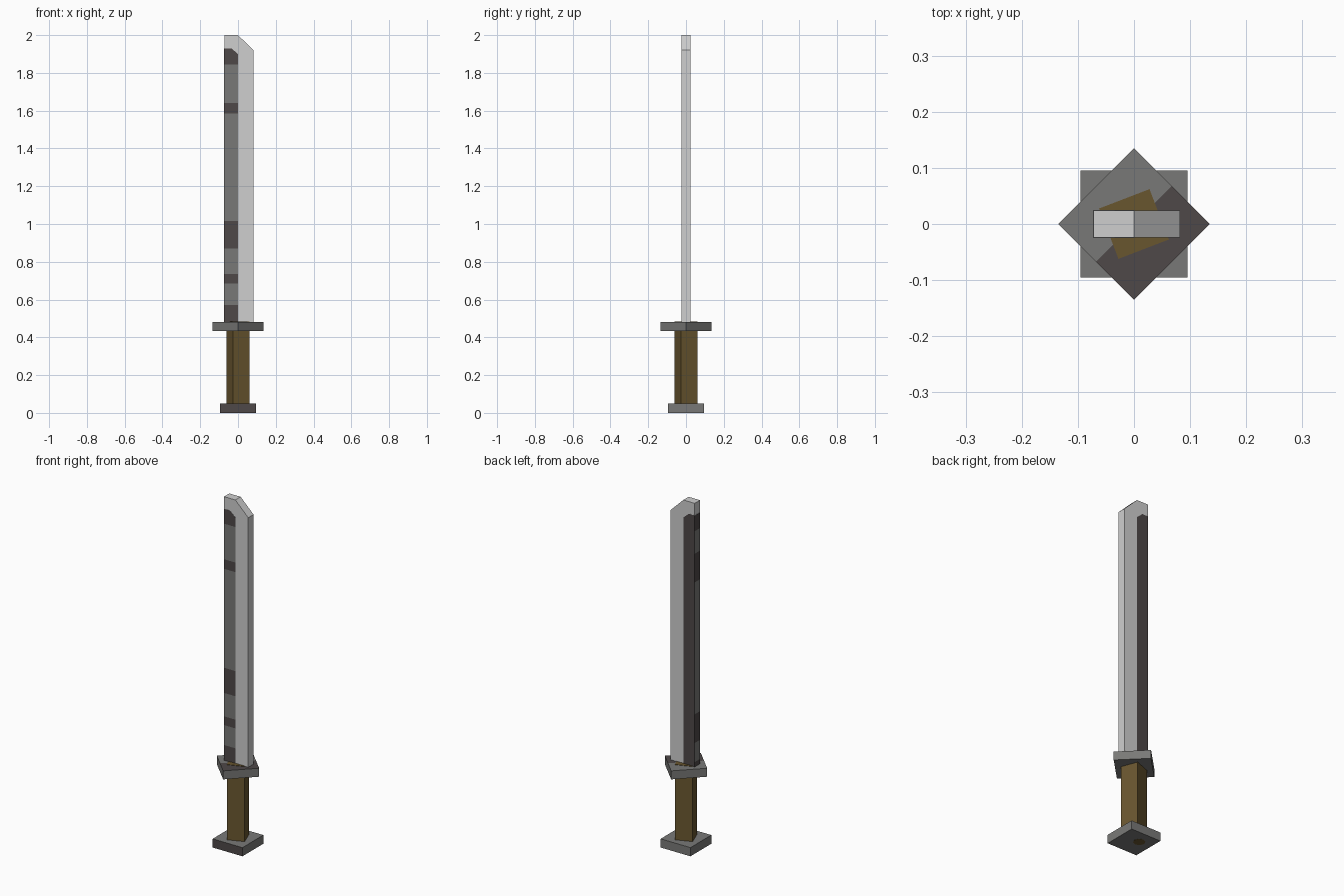
import bpy, bmesh
from math import radians, sqrt
from mathutils import Vector, Matrix

cube = bpy.data.objects.get("Cube")
if cube:
    bpy.data.objects.remove(cube, do_unlink=True)


def material(name, hex_code):
    srgb = [int(hex_code[i:i + 2], 16) / 255 for i in (0, 2, 4)]
    color = [((c + 0.055) / 1.055) ** 2.4 for c in srgb] + [1]
    mat = bpy.data.materials.new(name)
    mat.use_nodes = True
    mat.diffuse_color = color
    mat.node_tree.nodes["Principled BSDF"].inputs["Base Color"].default_value = color
    return mat


steel = material("light steel", "cfcfcf")
iron = material("grey iron", "797977")
dark = material("dark iron", "4e4848")
wood = material("brown wood", "69562f")


def finish(name, bm, mats, rule=None):
    bmesh.ops.recalc_face_normals(bm, faces=bm.faces)
    bm.normal_update()
    if rule:
        for f in bm.faces:
            f.material_index = rule(f.normal, f.calc_center_median())
    mesh = bpy.data.meshes.new(name)
    bm.to_mesh(mesh)
    bm.free()
    for m in mats:
        mesh.materials.append(m)
    obj = bpy.data.objects.new(name, mesh)
    bpy.context.collection.objects.link(obj)
    return obj


def box(half, low, high, angle=0):
    """Square block with the given half side, turned about z."""
    bm = bmesh.new()
    place = (Matrix.Translation((0, 0, (low + high) / 2))
             @ Matrix.Rotation(radians(angle), 4, 'Z')
             @ Matrix.Diagonal((2 * half, 2 * half, high - low, 1)))
    bmesh.ops.create_cube(bm, size=1, matrix=place)
    return bm


def prism(profile, half):
    """Side profile in x and z, extruded through the thickness."""
    bm = bmesh.new()
    face = bm.faces.new([bm.verts.new((x, -half, z)) for x, z in profile])
    new = bmesh.ops.extrude_face_region(bm, geom=[face])["geom"]
    bmesh.ops.translate(bm, vec=(0, 2 * half, 0),
                        verts=[v for v in new if isinstance(v, bmesh.types.BMVert)])
    return bm


def cut(bm, point, normal):
    bmesh.ops.bisect_plane(bm, geom=bm.verts[:] + bm.edges[:] + bm.faces[:],
                           plane_co=point, plane_no=normal)


# Pommel: grey block with a dark front
finish("pommel", box(0.095, 0, 0.05), [iron, dark],
       lambda n, c: int(n.y < -0.9))

# Wooden peg showing under the pommel
bm = bmesh.new()
bmesh.ops.create_cone(bm, cap_ends=True, segments=8, radius1=0.032, radius2=0.032,
                      depth=0.004, matrix=Matrix.Translation((-0.019, 0.019, 0.001)))
finish("pommel_peg", bm, [wood])

# Grip, a turned square post that ends just above the guard
finish("grip", box(0.068 / sqrt(2), 0.04, 0.484, 21), [wood])

# Guard: diamond plate, one half of its top dark
bm = box(0.135 / sqrt(2), 0.433, 0.482, 45)
cut(bm, (0, 0, 0), Vector((1, -1, 0)).normalized())
finish("guard", bm, [iron, dark],
       lambda n, c: int(n.z > 0.9 and c.x > c.y))

# Blade with a slanted tip
finish("blade", prism([(-0.072, 0.47), (0.082, 0.47), (0.082, 1.92),
                       (0, 2), (-0.072, 2)], 0.024), [steel])

# Spine: banded on the front and the outer edge, dark on the back
front_bands = [(0.4, 0.57), (0.685, 0.735), (0.87, 1.015), (1.585, 1.64), (1.845, 2)]
edge_bands = [(0.4, 0.51), (0.62, 0.785), (1.545, 1.71), (1.84, 2)]
bm = prism([(-0.073, 0.47), (0, 0.47), (0, 1.9), (-0.035, 1.93), (-0.073, 1.93)], 0.025)
for band in front_bands + edge_bands:
    for z in band:
        cut(bm, (0, 0, z), (0, 0, 1))


def spine_color(n, c):
    if n.z > 0.5:
        return 2
    if n.y > 0.9:
        return 1
    bands = front_bands if n.y < -0.9 else edge_bands
    return int(any(a < c.z < b for a, b in bands))


finish("blade_spine", bm, [iron, dark, steel], spine_color)
